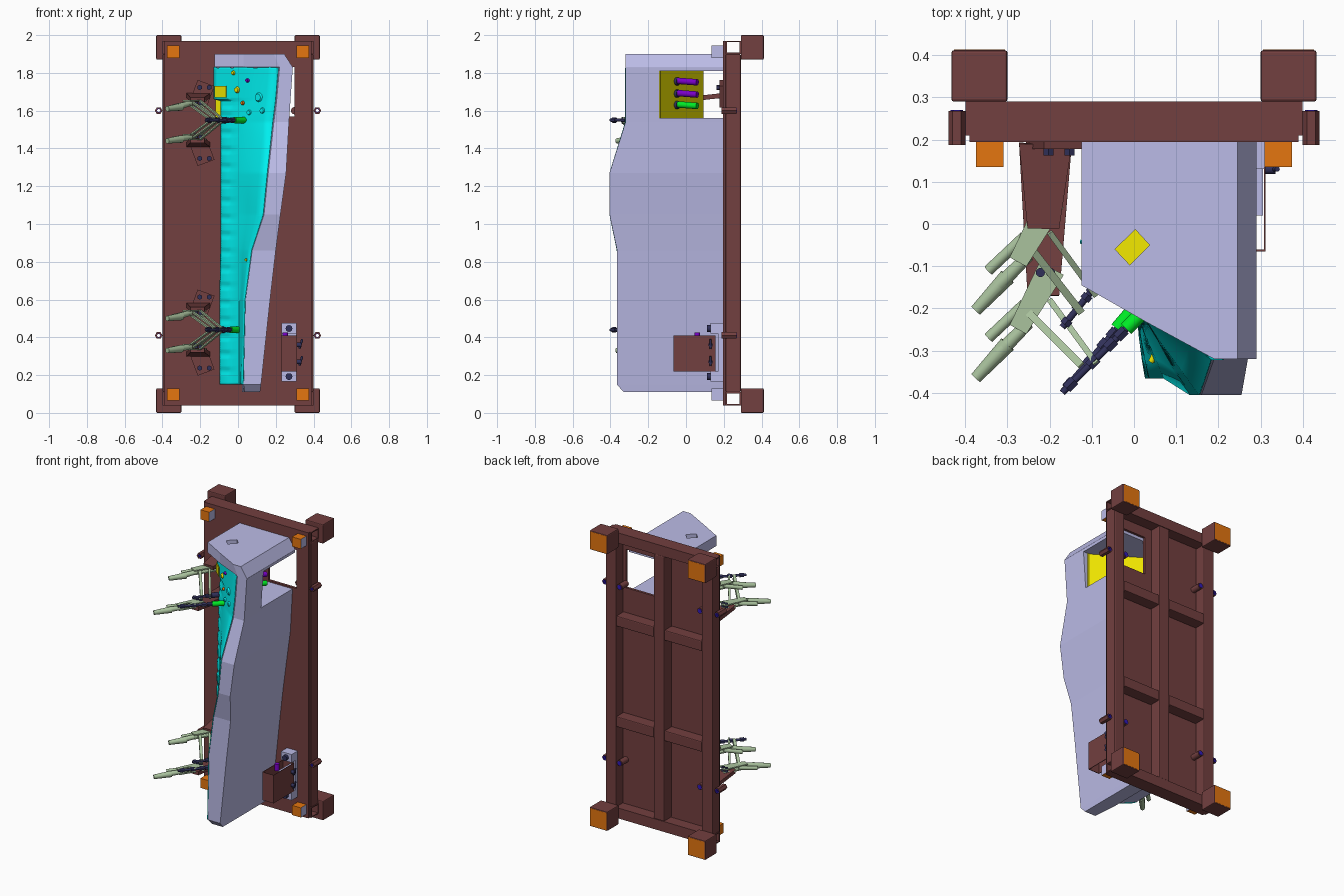
import bpy, bmesh, math
from mathutils import Vector, Matrix

if "Cube" in bpy.data.objects:
    bpy.data.objects.remove(bpy.data.objects["Cube"])


def material(name, r, g, b):
    m = bpy.data.materials.new(name)
    m.diffuse_color = (r, g, b, 1)
    m.use_nodes = True
    m.node_tree.nodes["Principled BSDF"].inputs["Base Color"].default_value = m.diffuse_color
    return m


BROWN = material("brown", .17, .05, .05)
LAV = material("lavender", .50, .50, .80)
CYAN = material("cyan", 0, .9, .9)
YELLOW = material("yellow", .9, .82, 0)
ORANGE = material("orange", .78, .18, .005)
PALE = material("pale_green", .4, .54, .34)
NAVY = material("navy", .03, .03, .1)
BLUE = material("blue", .03, .01, .5)
GREEN = material("green", 0, .85, .02)
PURPLE = material("purple", .2, 0, .6)


def finish(name, bm, mat, smooth=False):
    bmesh.ops.recalc_face_normals(bm, faces=bm.faces)
    me = bpy.data.meshes.new(name)
    bm.to_mesh(me)
    bm.free()
    ob = bpy.data.objects.new(name, me)
    bpy.context.collection.objects.link(ob)
    me.materials.append(mat)
    if smooth:
        bpy.ops.object.select_all(action='DESELECT')
        bpy.context.view_layer.objects.active = ob
        ob.select_set(True)
        bpy.ops.object.shade_smooth_by_angle(angle=math.radians(35))
    return ob


def loft(name, rings, mat, closed=True, caps=True, smooth=False):
    bm = bmesh.new()
    vs = [[bm.verts.new(p) for p in r] for r in rings]
    n = len(vs[0])
    for a, b in zip(vs, vs[1:]):
        for i in range(n if closed else n - 1):
            j = (i + 1) % n
            bm.faces.new((a[i], a[j], b[j], b[i]))
    if caps:
        bm.faces.new(vs[0])
        bm.faces.new(vs[-1])
    bmesh.ops.remove_doubles(bm, verts=bm.verts, dist=1e-5)
    return finish(name, bm, mat, smooth)


def prism(name, pts, z0, z1, mat):
    return loft(name, [[(x, y, z) for x, y in pts] for z in (z0, z1)], mat)


def box(name, x0, x1, y0, y1, z0, z1, mat, bevel=0):
    ob = prism(name, [(x0, y0), (x1, y0), (x1, y1), (x0, y1)], z0, z1, mat)
    if bevel:
        b = ob.modifiers.new("bevel", 'BEVEL')
        b.width, b.segments = bevel, 2
    return ob


def rod(name, p, q, r, mat, n=12, r2=None):
    p, q = Vector(p), Vector(q)
    rot = (q - p).to_track_quat('Z', 'Y').to_matrix().to_4x4()
    bm = bmesh.new()
    bmesh.ops.create_cone(bm, cap_ends=True, segments=n, radius1=r, radius2=r2 or r, depth=(q - p).length,
                          matrix=Matrix.Translation((p + q) / 2) @ rot)
    return finish(name, bm, mat, n > 8)


def bar(name, p, q, w, t, mat, up=(0, 0, 1), w2=None):
    """Flat link from p to q: width w in its plane, thickness t along up."""
    p, q = Vector(p), Vector(q)
    d = (q - p).normalized()
    s = Vector(up).cross(d).normalized()
    u = d.cross(s) * t / 2
    rings = [[c + s * k / 2 + u, c - s * k / 2 + u, c - s * k / 2 - u, c + s * k / 2 - u]
             for c, k in ((p, w), (q, w2 or w))]
    return loft(name, rings, mat)


def pipe(name, outer, inner, place, a, b, mat):
    """Open ended pipe between two matching 2D profiles, from a to b."""
    order = ((outer, a), (outer, b), (inner, b), (inner, a), (outer, a))
    return loft(name, [[place(u, v, t) for u, v in pts] for pts, t in order], mat, caps=False)


def rect(u0, u1, v0, v1):
    return [(u0, v0), (u1, v0), (u1, v1), (u0, v1)]


def cut(ob, cutter):
    m = ob.modifiers.new("cut", 'BOOLEAN')
    m.object, m.operation, m.solver = cutter, 'DIFFERENCE', 'EXACT'
    bpy.context.view_layer.objects.active = ob
    bpy.ops.object.modifier_apply(modifier="cut")
    bpy.data.objects.remove(cutter)


# Base plate with window
plate = box("base_plate", -.39, .39, .195, .212, .04, 1.97, BROWN)
cut(plate, box("window_cutter", .09, .30, .1, .4, 1.57, 1.83, BROWN))

# Welded rear frame of hollow and solid bars
for z in (.04, 1.90):
    pipe("end_tube", rect(.21, .29, z, z + .07), rect(.217, .283, z + .007, z + .063),
         lambda u, v, t: (t, u, v), -.4, .4, BROWN)
for s in (-1, 1):
    box("side_rail", min(s * .4, s * .32), max(s * .4, s * .32), .21, .29, .11, 1.90, BROWN, .006)
    for z in (.69, 1.37):
        box("cross_bar", min(s * .32, s * .04), max(s * .32, s * .04), .21, .29, z - .035, z + .035, BROWN, .006)
    # Corner feet, locating blocks, lifting sleeves
    for z0, zb in ((0, .065), (1.87, 1.88)):
        x0, x1 = sorted((s * .30, s * .433))
        box("corner_foot", x0, x1, .29, .412, z0, z0 + .13, BROWN, .006)
        box("foot_pad", x0 + .006, x1 - .006, .405, .4135, z0 + .006, z0 + .124, ORANGE)
        x0, x1 = sorted((s * .31, s * .375))
        blk = box("locating_block", x0, x1, .135, .196, zb, zb + .065, ORANGE)
        blk.data.materials.append(LAV)
        for f in blk.data.polygons:
            f.material_index = int(f.normal.x > .9)
    for z in (.41, 1.60):
        hexa = [(math.cos(i * math.pi / 3), math.sin(i * math.pi / 3)) for i in range(6)]
        pipe("lifting_sleeve", [(u * .02, v * .02) for u, v in hexa], [(u * .012, v * .012) for u, v in hexa],
             lambda u, v, t: (s * .42 + u, t, z + v), .187, .268, BROWN)
        pipe("sleeve_liner", [(u * .015, v * .015) for u, v in hexa], [(u * .009, v * .009) for u, v in hexa],
             lambda u, v, t: (s * .42 + u, t, z + v), .19, .27, BLUE)
        rod("inner_sleeve", (s * .30, .21, z), (s * .30, .28, z), .02, BROWN)
        rod("inner_sleeve_pin", (s * .30, .28, z), (s * .30, .284, z), .015, BLUE)
box("centre_rail", -.04, .04, .21, .29, .11, 1.90, BROWN, .006)

# Support body: rows of z, left x/y, bend x/y, front strip x/y, right x
ROWS = [(.11, .02, -.17, .025, -.23, .035, -.33, .117), (.149, .02, -.17, .025, -.23, .03, -.365, .122),
        (.15, -.095, -.09, .01, -.20, .03, -.365, .122), (.60, -.095, -.09, .01, -.20, .04, -.365, .17),
        (.86, -.09, -.085, .01, -.20, .075, -.365, .20), (1.05, -.09, -.08, .01, -.19, .138, -.405, .225),
        (1.27, -.09, -.07, .01, -.19, .16, -.405, .255), (1.54, -.09, -.06, .02, -.18, .19, -.32, .27),
        (1.659, -.09, -.05, .03, -.18, .205, -.32, .278), (1.66, -.125, -.04, .03, -.18, .205, -.32, .278),
        (1.829, -.125, -.035, .03, -.18, .22, -.32, .29), (1.83, -.125, -.145, .03, -.233, .22, -.32, .29),
        (1.90, -.125, -.145, .03, -.233, .19, -.32, .245)]


def section(z):
    for a, b in zip(ROWS, ROWS[1:]):
        if z <= b[0]:
            k = (z - a[0]) / (b[0] - a[0])
            return [u + (v - u) * k for u, v in zip(a, b)][1:]


body = loft("support_body", [[(a, .196, z), (a, b, z), (c, d, z), (e, f, z), (g, f, z), (g, .196, z)]
                             for z, a, b, c, d, e, f, g in ROWS], LAV)
cut(body, prism("pocket_cutter", [(.4, -.14), (.24, -.14), (-.2, .137), (-.2, .4), (.4, .4)], 1.56, 1.81, LAV))
diamond = [(-.045, -.06), (-.01, -.097), (.037, -.05), (.003, -.013)]
cut(body, prism("hole_cutter", diamond, 1.84, 2, LAV))
prism("hole_floor", diamond, 1.835, 1.842, YELLOW)
prism("pocket_wall", [(.258, -.145), (.24, -.145), (-.12, .082), (-.12, .092), (.24, -.135), (.258, -.135)], 1.561, 1.809, YELLOW)
for z, mat in ((1.755, PURPLE), (1.69, PURPLE), (1.63, GREEN)):
    rod("locating_pin", (.10, -.07, z + .005), (.17, .06, z - .005), .017, mat)
    rod("pin_collar", (.09, -.085, z), (.115, -.04, z), .021, NAVY)

# Pressed sheet panel with a ribbed flange
rings = []
for i in range(169):
    z = .151 + i * .01
    a, b, c, d, e, f, g = section(min(z, 1.829))
    rib = .007 if i % 9 < 6 and z < 1.62 else 0
    p = lambda t: (a + (c - a) * t, b + (d - b) * t)
    q = lambda t: (c + (e - c) * t, d + (f - d) * t)
    lift = [0, rib, rib, 0, 0, .004 * math.sin(z * 9) ** 2, .004 * math.sin(z * 7) ** 2, 0]
    pts = [p(0), p(.12), p(.45), p(.6), q(0), q(.35), q(.7), q(.98)]
    top = .006 * math.sin(i * 9) if i == 168 else 0
    rings.append([(x - .6 * (.006 + h), y - .8 * (.006 + h), z + top * (j % 2)) for j, ((x, y), h) in enumerate(zip(pts, lift))])
panel = loft("sheet_panel", rings, CYAN, False, False, True)
panel.modifiers.new("thickness", 'SOLIDIFY').thickness = .004


def on_panel(x, z):
    a, b, c, d, e, f, g = section(z)
    y = b + (d - b) * (x - a) / (c - a) if x < c else d + (f - d) * (x - c) / (e - c)
    return Vector((x, y, z))


OUT = Vector((-.6, -.8, 0))
for x, z, r, mat in ((.115, 1.67, .03, CYAN), (.135, 1.60, .02, CYAN), (.065, 1.59, .018, CYAN), (.055, 1.76, .013, PURPLE),
                     (.03, 1.64, .013, ORANGE), (0, 1.71, .02, YELLOW), (-.02, 1.80, .014, YELLOW), (.05, .81, .01, YELLOW)):
    c = on_panel(x, z)
    rod("panel_boss", c, c + OUT * .018, r, mat, 16, r * .6)
bar("panel_tab", on_panel(-.115, 1.70) + OUT * .012, on_panel(-.055, 1.70) + OUT * .012, .06, .006, YELLOW, OUT)


# Toggle clamps: each holding station has a long lower and a short upper clamp
def clamp(zc, side, reach, shift):
    dy, bz = (-.16, -.17) if reach else (0, .14)
    zb, zh = zc + side * .09, zc + side * .085 - .015
    P = lambda x, y, z: (x, y + dy, z)
    tilt = Vector((.35, 0, side * .94))
    base = Vector((-.19, .187, zc + bz))
    bar("clamp_base", base - tilt * .06, base + tilt * .06, .095, .018, BROWN, (0, 1, 0))
    for k in (-.025, .025):
        b = base + tilt * .035 + Vector((k, 0, 0))
        rod("base_bolt", b, b - Vector((0, .025, 0)), .014, NAVY, 6)
    bar("clamp_post", (-.21, .19, zc + side * .13), P(-.215, -.01, zb + side * .018), .125, .025, BROWN, (0, 0, 1), .075)
    # body plates, rivets and handle
    for o in (-.012, .012):
        bar("clamp_body", P(-.195, .055, zb + o), P(-.275, -.09, zb + o), .065, .008, PALE, (0, 0, 1), .045)
        rod("clamp_rivet", P(-.21 + o, .045, zb - .02), P(-.21 + o, .045, zb + .02), .011, NAVY)
        bar("clamp_arm", P(-.25, -.05, zb + o), P(-.125, -.175 if reach else -.21, zc + o), .018, .008, PALE)
        bar("clamp_link", P(-.20, -.02, zb + o), P(-.09, -.17, zc + o), .014, .008, PALE)
    rod("clamp_handle", P(-.25, -.075, zb), P(-.32, -.145, zh), .014, PALE, 12, .017)
    rod("handle_grip", P(-.30, -.125, zh), P(-.375, -.205, zh - .01), .02, PALE, 12, .014)
    rod("release_lever", P(-.26, -.03, zb), P(-.345, -.11, zh), .013, PALE)
    # threaded spindle, nuts and pad
    s = Vector((-.17, -.40, zc)) if reach else Vector((-.17, -.245, zc))
    e = Vector((.01 + shift, -.19, zc)) if reach else Vector((-.065, -.115, zc))
    rod("spindle", s, s.lerp(e, .8), .008, NAVY)
    for t in (.05, .3, .5, .62):
        rod("spindle_nut", s.lerp(e, t), s.lerp(e, t + .09), .014, NAVY, 6)
    rod("clamp_pad", s.lerp(e, .72), e, .017, GREEN if reach else NAVY)


for zc, shift in ((.44, 0), (1.55, .03)):
    clamp(zc, -1, True, shift)
    clamp(zc, 1, False, shift)

# Side bracket at the lower right
box("bracket_mount", .23, .31, .17, .196, .165, .475, LAV)
for z in (.165, .42):
    box("bracket_pad", .23, .31, .13, .17, z, z + .055, LAV)
    rod("pad_bolt", (.27, .13, z + .027), (.27, .11, z + .027), .018, NAVY)
pipe("bracket_box", rect(.227, .312, -.065, .155), rect(.231, .308, -.061, .151),
     lambda u, v, t: (u, v, t), .22, .41, BROWN)
box("bracket_insert", .285, .306, .02, .15, .24, .40, LAV)
for z in (.27, .36):
    rod("bracket_bolt", (.312, .13, z), (.335, .13, z), .012, NAVY)
    rod("bracket_wing", (.325, .13, z - .02), (.34, .13, z + .03), .006, NAVY)
rod("bracket_pin", (.25, .06, .38), (.25, .06, .425), .015, PURPLE)
